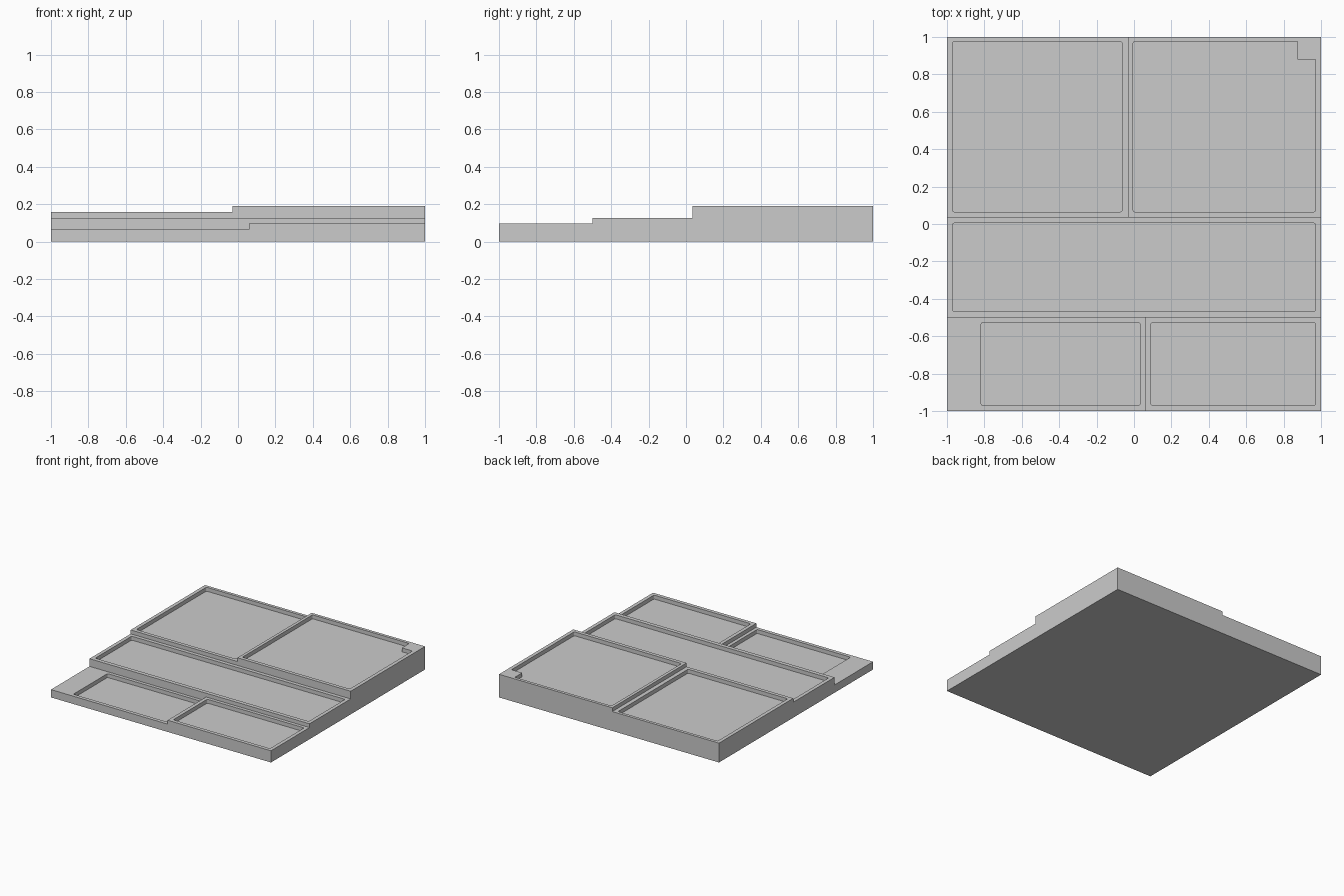
import bpy
import bmesh

if "Cube" in bpy.data.objects:
    bpy.data.objects.remove(bpy.data.objects["Cube"], do_unlink=True)

grey = bpy.data.materials.new("light_grey")
grey.use_nodes = True
colour = (0.6, 0.6, 0.6, 1)
grey.diffuse_color = colour
grey.node_tree.nodes["Principled BSDF"].inputs["Base Color"].default_value = colour


def prism(name, outline, z0, z1, rounded=0):
    """Extrude an outline upwards; the first `rounded` corners get a small fillet."""
    bm = bmesh.new()
    base = [bm.verts.new((x, y, z0)) for x, y in outline]
    face = bm.faces.new(base)
    if rounded:
        bmesh.ops.bevel(bm, geom=base[:rounded], offset=0.01, segments=3,
                        profile=0.5, affect='VERTICES')
        face = bm.faces[:][0]
    top = bmesh.ops.extrude_face_region(bm, geom=[face], use_keep_orig=True)
    moved = [v for v in top["geom"] if isinstance(v, bmesh.types.BMVert)]
    bmesh.ops.translate(bm, vec=(0, 0, z1 - z0), verts=moved)
    bmesh.ops.recalc_face_normals(bm, faces=bm.faces[:])
    mesh = bpy.data.meshes.new(name)
    bm.to_mesh(mesh)
    bm.free()
    mesh.materials.append(grey)
    obj = bpy.data.objects.new(name, mesh)
    bpy.context.collection.objects.link(obj)
    return obj


def rect(x0, x1, y0, y1):
    return [(x0, y0), (x1, y0), (x1, y1), (x0, y1)]


def cut(target, cutter):
    cutter.hide_render = True
    mod = target.modifiers.new(cutter.name, 'BOOLEAN')
    mod.operation = 'DIFFERENCE'
    mod.solver = 'EXACT'
    mod.object = cutter
    bpy.context.view_layer.objects.active = target
    bpy.ops.object.modifier_apply(modifier=mod.name)
    bpy.data.objects.remove(cutter, do_unlink=True)


# Heights of the five terraces and the recess depth
FRONT_LEFT, FRONT_RIGHT, MIDDLE, BACK_LEFT, BACK_RIGHT = 0.064, 0.096, 0.127, 0.159, 0.19
DEPTH = 0.032
FAR = 1.5

tray = prism("stepped_tray", rect(-1, 1, -1, 1), 0, BACK_RIGHT)

# Terraces, each cut lower than the last
for area, height in [
    (rect(-FAR, -0.03, -FAR, FAR), BACK_LEFT),
    (rect(-FAR, FAR, -FAR, 0.035), MIDDLE),
    (rect(-FAR, FAR, -FAR, -0.5), FRONT_RIGHT),
    (rect(-FAR, 0.06, -FAR, -0.5), FRONT_LEFT),
]:
    cut(tray, prism("terrace_cutter", area, height, 0.5))

# Shallow recesses; the back right one keeps a square tab in its corner
notched = [(-0.005, 0.975), (-0.005, 0.065), (0.97, 0.065),
           (0.97, 0.88), (0.873, 0.975), (0.873, 0.88)]
notched[4], notched[5] = notched[5], notched[4]
for area, height, corners in [
    (rect(-0.97, -0.064, 0.065, 0.975), BACK_LEFT, 4),
    (notched, BACK_RIGHT, 3),
    (rect(-0.97, 0.97, 0.005, -0.467), MIDDLE, 4),
    (rect(-0.817, 0.033, -0.97, -0.527), FRONT_LEFT, 4),
    (rect(0.09, 0.97, -0.97, -0.527), FRONT_RIGHT, 4),
]:
    cut(tray, prism("recess_cutter", area, height - DEPTH, 0.5, corners))
